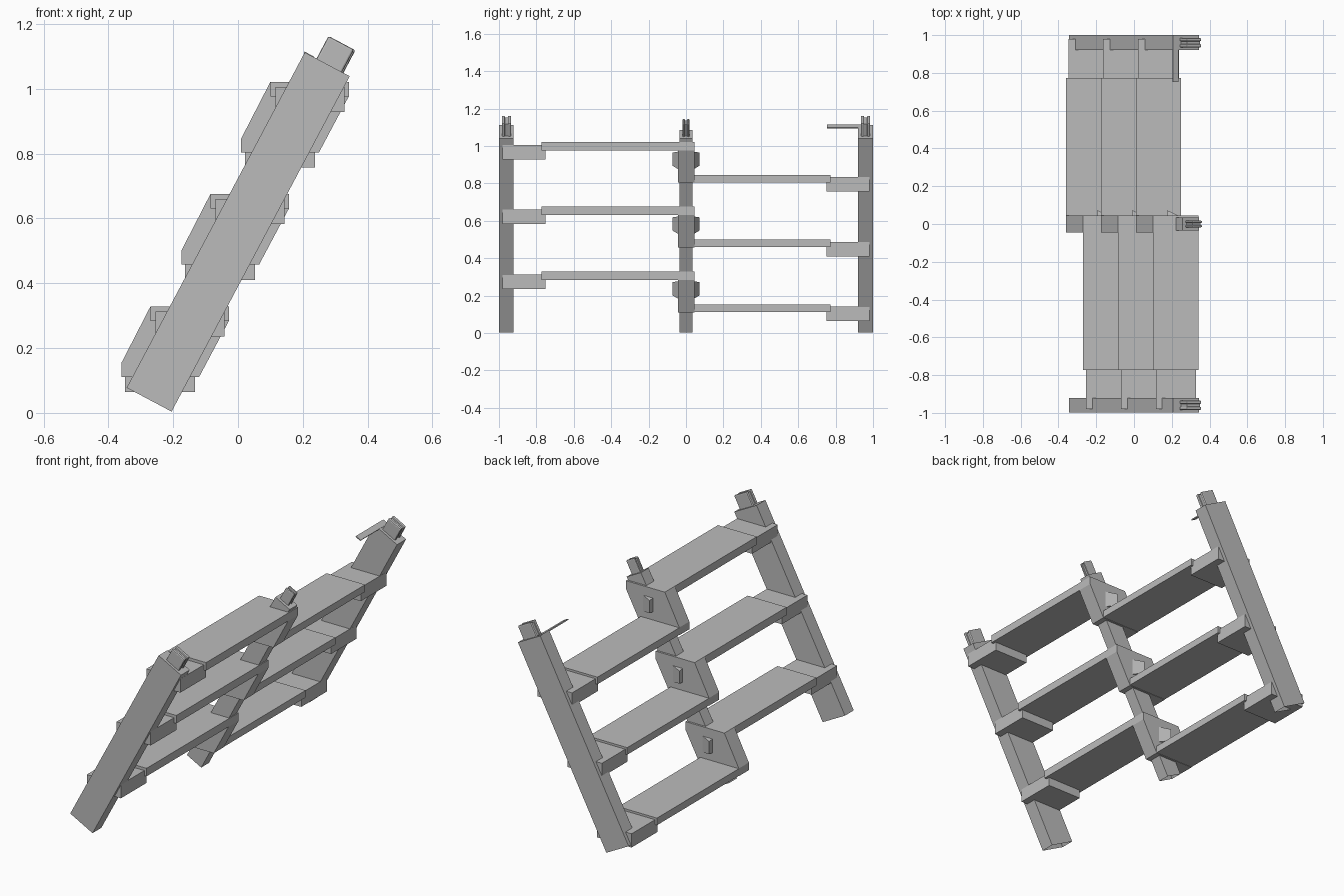
import bpy, bmesh, math
from mathutils import Vector

cube = bpy.data.objects.get("Cube")
if cube:
    bpy.data.objects.remove(cube, do_unlink=True)

grey = bpy.data.materials.new("light_grey")
grey.use_nodes = True
COL = (0.5, 0.5, 0.5, 1)
grey.diffuse_color = COL
grey.node_tree.nodes["Principled BSDF"].inputs["Base Color"].default_value = COL

# Slope frame in the xz plane: U runs up the rail, V runs across it
ORIGIN = Vector((-0.205, 0, 0.004))
U = Vector((0.469, 0, 0.883)).normalized()
V = Vector((-U.z, 0, U.x))
STEP = Vector((-0.185, 0, -0.3465))
LENGTH = 1.172


def finish(bm, name, bevel=0):
    bmesh.ops.recalc_face_normals(bm, faces=bm.faces)
    mesh = bpy.data.meshes.new(name)
    bm.to_mesh(mesh)
    bm.free()
    mesh.materials.append(grey)
    ob = bpy.data.objects.new(name, mesh)
    bpy.context.collection.objects.link(ob)
    if bevel:
        mod = ob.modifiers.new("Bevel", 'BEVEL')
        mod.width, mod.segments = bevel, 2
    return ob


def prism(name, profile, y0, y1, offset=Vector(), bevel=0):
    """Extrude an xz profile between two y positions."""
    bm = bmesh.new()
    a = [bm.verts.new(Vector((x, y0, z)) + offset) for x, z in profile]
    b = [bm.verts.new(Vector((x, y1, z)) + offset) for x, z in profile]
    bm.faces.new(a)
    bm.faces.new(b)
    for i in range(len(a)):
        j = (i + 1) % len(a)
        bm.faces.new((a[i], a[j], b[j], b[i]))
    return finish(bm, name, bevel)


def box(name, x0, x1, y0, y1, z0, z1, offset):
    return prism(name, [(x0, z0), (x1, z0), (x1, z1), (x0, z1)], y0, y1, offset)


def sloped(name, u0, u1, v0, v1, y0, y1, bevel=0):
    """Box aligned with the sloping rail."""
    pts = [ORIGIN + U * u + V * v for u, v in ((u0, v0), (u1, v0), (u1, v1), (u0, v1))]
    return prism(name, [(p.x, p.z) for p in pts], y0, y1, bevel=bevel)


def rail(name, y, half, depth, peg_half, pv0, pv1):
    # Rail with an open socket in its foot
    ob = sloped(name + "_rail", 0, LENGTH, 0, depth, y - half, y + half)
    bm = bmesh.new()
    bm.from_mesh(ob.data)
    bm.faces.ensure_lookup_table()
    foot = min(bm.faces, key=lambda f: f.normal.dot(U))
    bmesh.ops.inset_region(bm, faces=[foot], thickness=0.013)
    bmesh.ops.translate(bm, verts=foot.verts[:], vec=U * 0.08)
    bm.to_mesh(ob.data)
    bm.free()
    # Peg on top: recessed core between two cheeks
    t = peg_half * 0.6
    sloped(name + "_peg_core", LENGTH - 0.01, 1.243, pv0 + 0.006, pv1 - 0.006, y - t, y + t)
    for side, s in (("front", -1), ("back", 1)):
        ya, yb = sorted((y + s * peg_half, y + s * peg_half * 0.3))
        sloped(f"{name}_peg_{side}_cheek", LENGTH - 0.01, 1.251, pv0, pv1, ya, yb, bevel=0.006)


rail("front", -0.96, 0.039, 0.157, 0.025, 0.027, 0.116)
rail("middle", 0.0, 0.034, 0.1, 0.018, 0.022, 0.082)
rail("back", 0.96, 0.04, 0.157, 0.025, 0.027, 0.116)

# Thin latch strip on the back rail
sloped("latch_strip", LENGTH - 0.004, LENGTH + 0.002, 0.125, 0.158, 0.753, 0.985)

# Half-height alternating treads, joined by a slanted riser at the middle rail
RISER = [(0.10, 1.022), (0.342, 1.022), (0.342, 0.977), (0.25, 0.804), (0.01, 0.804), (0.01, 0.847)]
for i, level in enumerate(("upper", "centre", "lower")):
    off = STEP * i
    box(f"{level}_front_tread", 0.10, 0.342, -0.772, -0.044, 0.977, 1.022, off)
    box(f"{level}_front_bracket", 0.116, 0.328, -0.98, -0.752, 0.929, 1.006, off)
    box(f"{level}_back_tread", 0.01, 0.25, 0.044, 0.772, 0.806, 0.846, off)
    box(f"{level}_back_bracket", 0.022, 0.237, 0.752, 0.98, 0.757, 0.834, off)
    prism(f"{level}_riser", RISER, -0.044, 0.045, off)
    # Wedge-shaped catches on both sides of the riser
    for side, s in (("front", -1), ("back", 1)):
        bm = bmesh.new()
        pts = [(0.175, 0.04, 0.89), (0.175, 0.04, 0.97), (0.175, 0.073, 0.895),
               (0.175, 0.073, 0.965), (0.245, 0.04, 0.875), (0.245, 0.04, 0.97)]
        vs = [bm.verts.new(Vector((x, s * y, z)) + off) for x, y, z in pts]
        bmesh.ops.convex_hull(bm, input=vs)
        finish(bm, f"{level}_{side}_catch")
